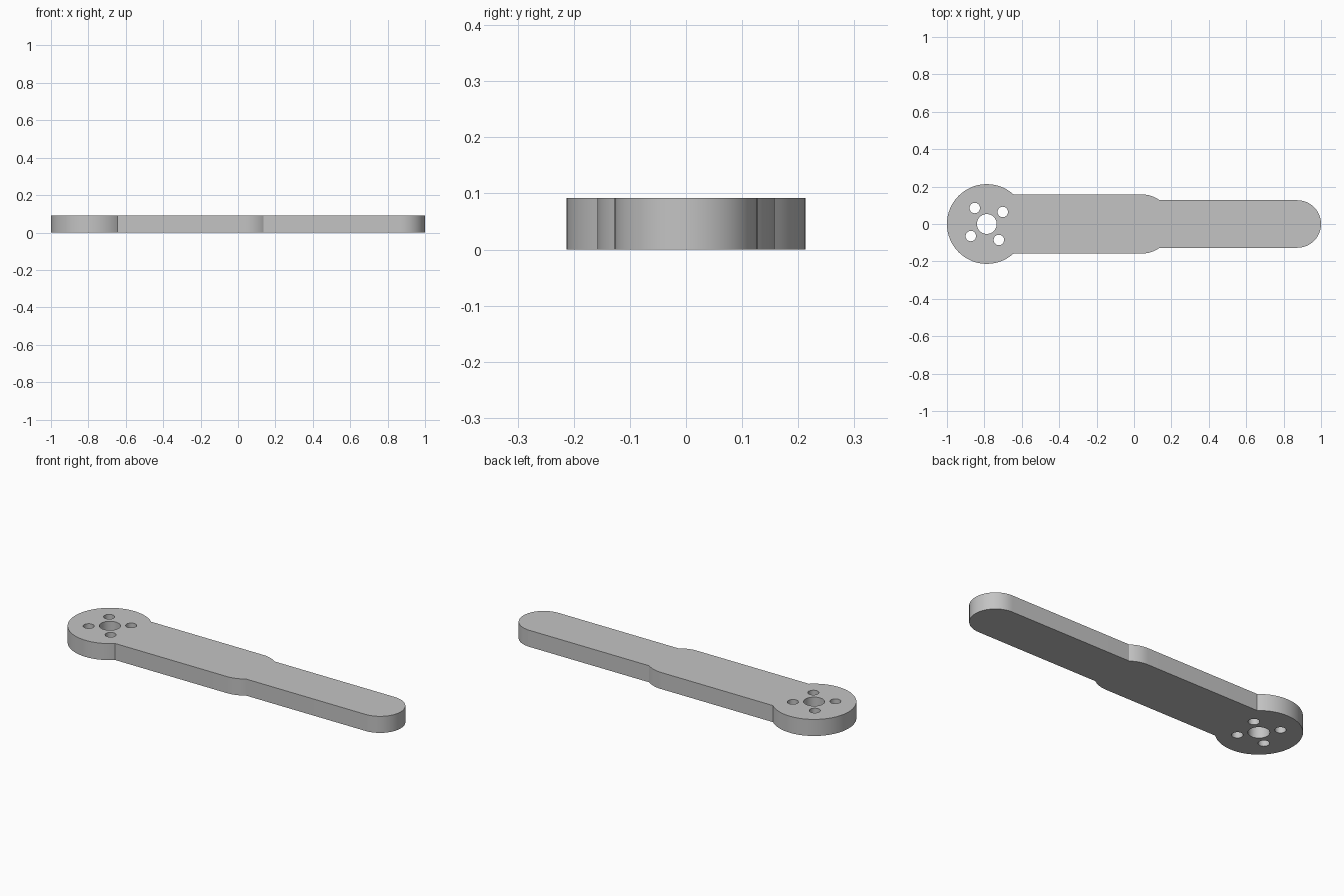
import bpy, bmesh
from math import sin, cos, pi, radians, asin, sqrt

default = bpy.data.objects.get("Cube")
if default:
    bpy.data.objects.remove(default, do_unlink=True)

THICK = 0.092
HEAD_X, HEAD_R = -0.787, 0.213   # round mounting head
WIDE, NARROW = 0.158, 0.127      # half widths of the two bar sections
STEP_X = 0.043                   # centre of the rounded shoulder
TIP_X = 1 - NARROW               # centre of the rounded tip


def arc(cx, cy, r, start, end, steps):
    """Points along an arc, both ends included."""
    return [(cx + r * cos(start + (end - start) * i / steps),
             cy + r * sin(start + (end - start) * i / steps))
            for i in range(steps + 1)]


def circle(cx, cy, r, steps):
    return arc(cx, cy, r, 0, 2 * pi, steps)[:-1]


# Outline, anticlockwise: tip, upper shoulder, head, lower shoulder
head_a = asin(WIDE / HEAD_R)
step_a = asin(NARROW / WIDE)
outline = (arc(TIP_X, 0, NARROW, -pi / 2, pi / 2, 32)
           + arc(STEP_X, 0, WIDE, step_a, pi / 2, 10)
           + arc(HEAD_X, 0, HEAD_R, head_a, 2 * pi - head_a, 64)
           + arc(STEP_X, 0, WIDE, -pi / 2, -step_a, 10))

# Shaft hole and four screw holes
loops = [outline, circle(HEAD_X, 0, 0.053, 40)]
for k in range(4):
    a = radians(37 + 90 * k)
    loops.append(circle(HEAD_X + 0.107 * cos(a), 0.107 * sin(a), 0.028, 28))

# Fill the flat plate around the holes, then extrude it upwards
bm = bmesh.new()
edges = []
for loop in loops:
    verts = [bm.verts.new((x, y, 0)) for x, y in loop]
    edges += [bm.edges.new((v, verts[i - 1])) for i, v in enumerate(verts)]
bmesh.ops.triangle_fill(bm, use_beauty=True, use_dissolve=False,
                        edges=edges, normal=(0, 0, 1))
result = bmesh.ops.extrude_face_region(bm, geom=bm.faces[:], use_keep_orig=True)
top = [g for g in result["geom"] if isinstance(g, bmesh.types.BMVert)]
bmesh.ops.translate(bm, verts=top, vec=(0, 0, THICK))
bmesh.ops.recalc_face_normals(bm, faces=bm.faces[:])

mesh = bpy.data.meshes.new("servo_arm")
bm.to_mesh(mesh)
bm.free()
arm = bpy.data.objects.new("servo_arm", mesh)
bpy.context.collection.objects.link(arm)

# Plain grey finish
grey = bpy.data.materials.new("light_grey")
grey.use_nodes = True
colour = (0.55, 0.55, 0.55, 1)
grey.diffuse_color = colour
grey.node_tree.nodes["Principled BSDF"].inputs["Base Color"].default_value = colour
mesh.materials.append(grey)

# Smooth curved walls, crisp edges
bpy.ops.object.select_all(action='DESELECT')
arm.select_set(True)
bpy.context.view_layer.objects.active = arm
bpy.ops.object.shade_smooth_by_angle(angle=radians(25))
